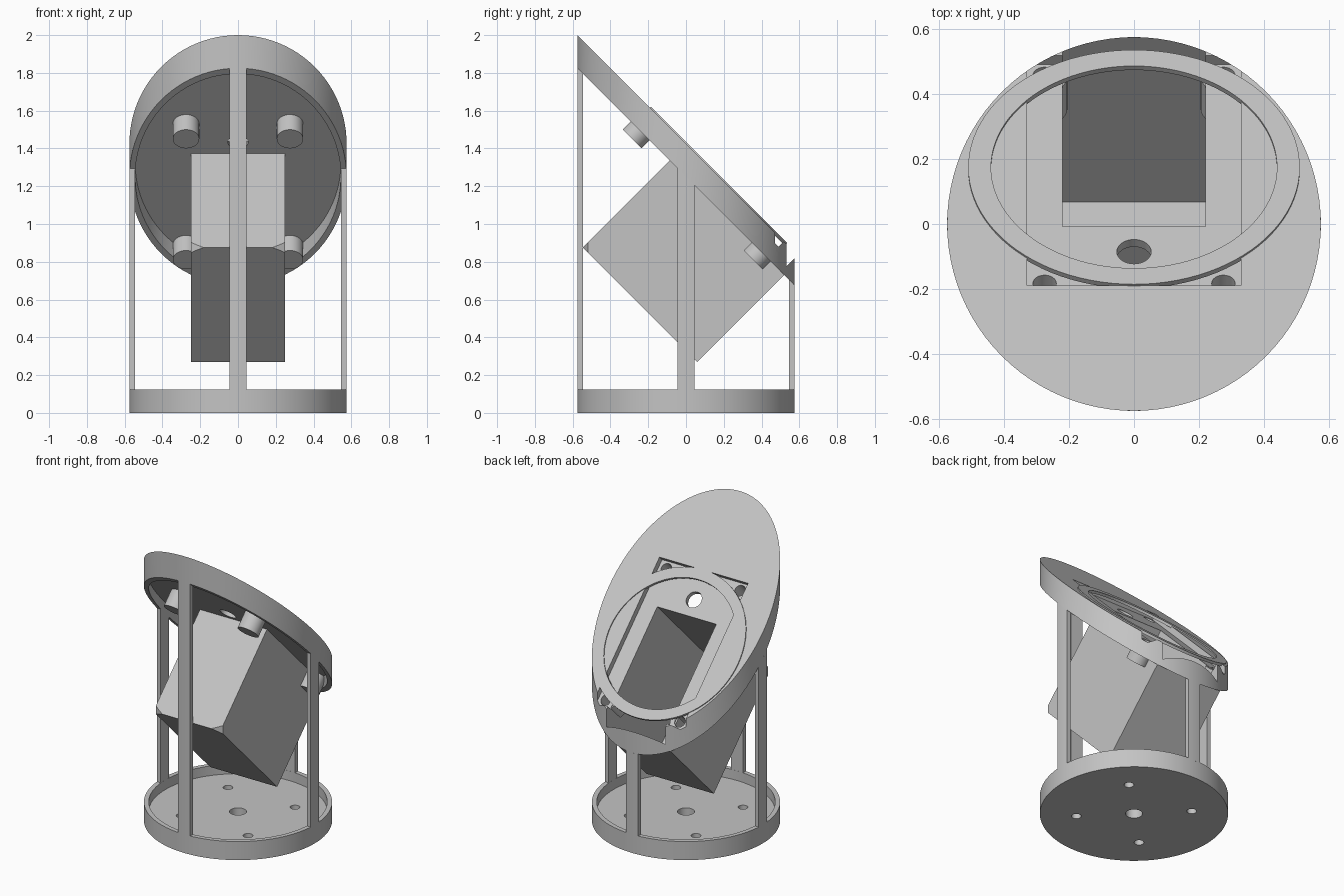
import bpy, bmesh
from math import sin, cos, pi, sqrt, asin
from mathutils import Matrix

if "Cube" in bpy.data.objects:
    bpy.data.objects.remove(bpy.data.objects["Cube"])

grey = bpy.data.materials.new("light grey plastic")
grey.use_nodes = True
grey.diffuse_color = (0.55, 0.55, 0.55, 1)
grey.node_tree.nodes["Principled BSDF"].inputs["Base Color"].default_value = (0.55, 0.55, 0.55, 1)

R, WALL = 0.575, 0.03            # housing radius and rim thickness
R_IN = R - WALL
TILT = Matrix.Rotation(-pi / 4, 4, 'X')   # local y runs down the slope, local z is its normal
ROOT = sqrt(2)


def circle(r, n=96):
    return [(r * cos(2 * pi * i / n), r * sin(2 * pi * i / n)) for i in range(n)]


def rect(x0, x1, y0, y1):
    return [(x0, y0), (x1, y0), (x1, y1), (x0, y1)]


def prism(name, pts, low, high, slope_low=0, slope_high=0, matrix=None):
    """Extrude an outline between two planes z = level - slope * y."""
    bm = bmesh.new()
    bottom = [bm.verts.new((x, y, low - slope_low * y)) for x, y in pts]
    top = [bm.verts.new((x, y, high - slope_high * y)) for x, y in pts]
    bm.faces.new(bottom[::-1])
    bm.faces.new(top)
    n = len(pts)
    for i in range(n):
        j = (i + 1) % n
        bm.faces.new((bottom[i], bottom[j], top[j], top[i]))
    bmesh.ops.recalc_face_normals(bm, faces=bm.faces)
    if matrix:
        bm.transform(matrix)
    mesh = bpy.data.meshes.new(name)
    bm.to_mesh(mesh)
    bm.free()
    mesh.materials.append(grey)
    ob = bpy.data.objects.new(name, mesh)
    bpy.context.scene.collection.objects.link(ob)
    return ob


def tilted(name, pts, low, high):
    """Prism along the slope normal; levels are values of y + z."""
    return prism(name, pts, low / ROOT, high / ROOT, matrix=TILT)


def shifted(pts, dx, dy):
    return [(x + dx, y + dy) for x, y in pts]


def boolean(ob, cutter, operation='DIFFERENCE'):
    mod = ob.modifiers.new("cut", 'BOOLEAN')
    mod.operation, mod.object, mod.solver = operation, cutter, 'EXACT'
    bpy.context.view_layer.objects.active = ob
    bpy.ops.object.modifier_apply(modifier=mod.name)


def finish(ob):
    bpy.ops.object.select_all(action='DESELECT')
    ob.select_set(True)
    bpy.context.view_layer.objects.active = ob
    bpy.ops.object.shade_smooth_by_angle(angle=pi / 6)


cutters = []


def cutter(ob):
    ob.hide_render = True
    cutters.append(ob)
    return ob


parts = []

# Base tray with raised rim and five holes
base = prism("base_tray", circle(R), 0, 0.125)
boolean(base, cutter(prism("tray_recess", circle(R_IN), 0.06, 0.3)))
boolean(base, cutter(prism("centre_hole", circle(0.052, 32), -0.1, 0.3)))
for sx in (-1, 1):
    for sy in (-1, 1):
        hole = shifted(circle(0.03, 24), 0.25 * sx, 0.25 * sy)
        boolean(base, cutter(prism("screw_hole", hole, -0.1, 0.3)))
parts.append(base)

# Four posts, each a slice of the rim, cut to the slope at the top
half = 0.045
arc = [(R * sin(t), R * cos(t)) for t in [asin(half / R) * k / 3 for k in range(-3, 4)]]
profile = arc + [(half, R_IN), (-half, R_IN)]
for k, side in enumerate(("back", "right", "front", "left")):
    c, s = cos(k * pi / 2), sin(k * pi / 2)
    pts = [(c * x + s * y, -s * x + c * y) for x, y in profile]
    parts.append(prism(side + "_post", pts, 0.12, 1.25, 0, 1))

# Shared envelope and cavities of the sloped head
envelope = cutter(prism("envelope", circle(R), -0.5, 3))
cavity = cutter(tilted("cavity", rect(-0.22, 0.22, -0.98, -0.172), 0.38, 1.7))
pocket = cutter(tilted("pocket", rect(-0.33, 0.33, -1.275, -0.275), 1.37, 1.7))
cable_hole = cutter(tilted("cable_hole", shifted(circle(0.053, 32), 0, -1.089), 1.2, 1.7))

# Sloped plate with hollow underside
plate = prism("sloped_plate", circle(R), 1.25, 1.425, 1, 1)
boolean(plate, cutter(prism("plate_recess", circle(R_IN), 1.0, 1.325, 1, 1)))
for tool in (pocket, cavity, cable_hole):
    boolean(plate, tool)

# Screw bosses under the plate, with blind holes open to the pocket
for x in (-0.275, 0.275):
    for row, y in (("upper", -1.227), ("lower", -0.322)):
        hole = cutter(tilted("boss_hole", shifted(circle(0.036, 24), x, y), 1.21, 1.7))
        boss = tilted(row + ("_left" if x > 0 else "_right") + "_boss",
                      shifted(circle(0.07, 40), x, y), 1.165, 1.365)
        boolean(boss, envelope, 'INTERSECT')
        boolean(boss, hole)
        boolean(plate, hole)
        parts.append(boss)
parts.append(plate)

# Open box hanging from the plate, trimmed to the round envelope
box = tilted("hanging_box", rect(-0.25, 0.25, -1.005, -0.148), 0.33, 1.36)
boolean(box, envelope, 'INTERSECT')
boolean(box, cavity)
parts.append(box)

# Thin bezel ring on the plate, bridging the pocket
ring = tilted("bezel_ring", shifted(circle(0.51), 0, -0.767), 1.41, 1.435)
boolean(ring, cutter(tilted("bezel_opening", shifted(circle(0.44), 0, -0.767), 1.2, 1.7)))
parts.append(ring)

for ob in parts:
    finish(ob)
for ob in cutters:
    bpy.data.objects.remove(ob)
